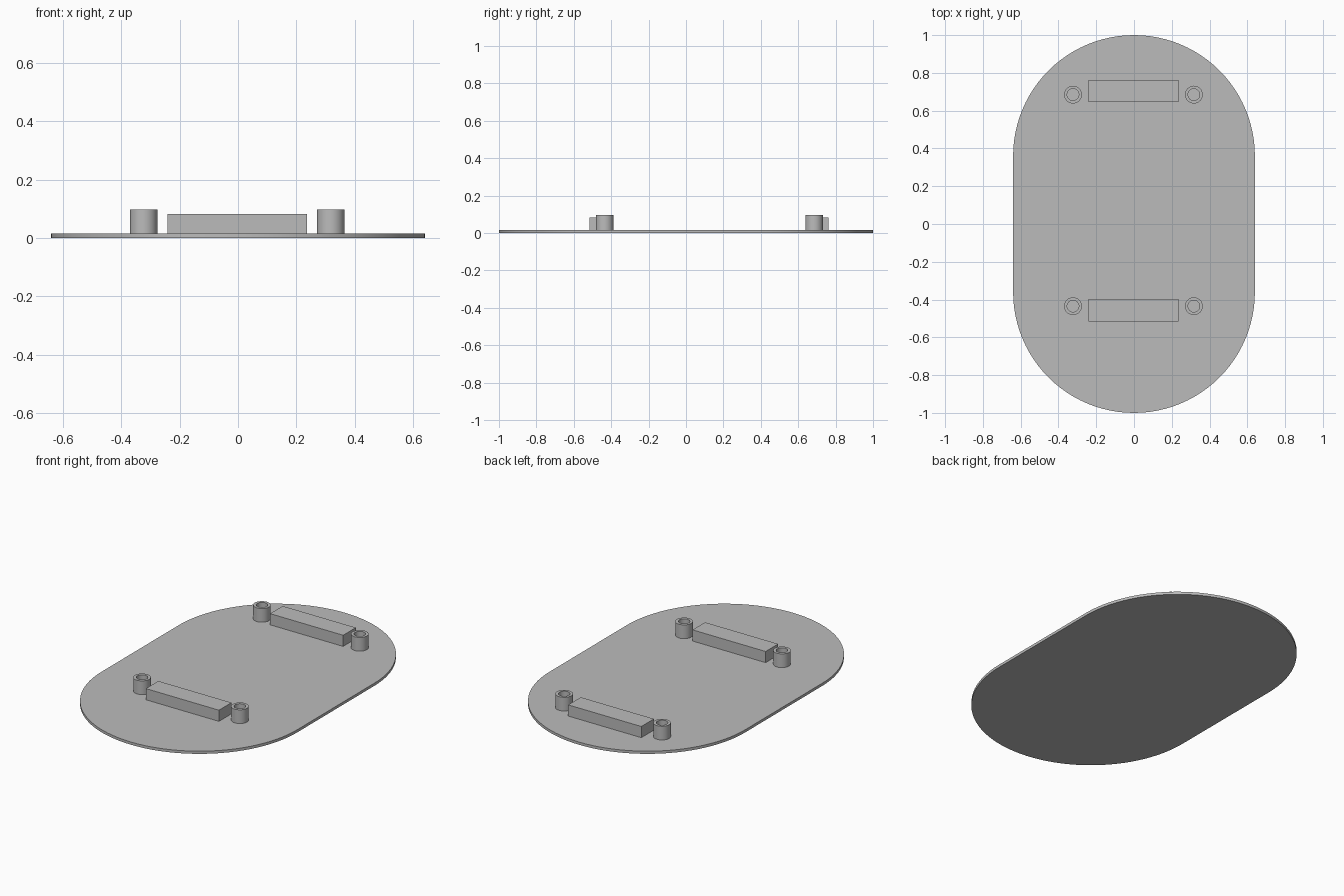
import bpy, bmesh, math

cube = bpy.data.objects.get("Cube")
if cube:
    bpy.data.objects.remove(cube, do_unlink=True)

grey = bpy.data.materials.new("plain grey")
grey.use_nodes = True
colour = (0.5, 0.5, 0.5, 1)
grey.diffuse_color = colour
grey.node_tree.nodes["Principled BSDF"].inputs["Base Color"].default_value = colour

THICK = 0.016


def finish(bm, name, smooth=False):
    bmesh.ops.recalc_face_normals(bm, faces=bm.faces[:])
    mesh = bpy.data.meshes.new(name)
    bm.to_mesh(mesh)
    bm.free()
    mesh.materials.append(grey)
    obj = bpy.data.objects.new(name, mesh)
    bpy.context.collection.objects.link(obj)
    if smooth:
        bpy.ops.object.select_all(action="DESELECT")
        obj.select_set(True)
        bpy.context.view_layer.objects.active = obj
        bpy.ops.object.shade_smooth_by_angle(angle=math.radians(30))
    return obj


def prism(name, outline, z0, z1, smooth=False):
    bm = bmesh.new()
    face = bm.faces.new([bm.verts.new((x, y, z0)) for x, y in outline])
    top = bmesh.ops.extrude_face_region(bm, geom=[face], use_keep_orig=True)["geom"]
    for v in top:
        if isinstance(v, bmesh.types.BMVert):
            v.co.z = z1
    return finish(bm, name, smooth)


# Base plate: two half circles joined by straight sides
R, STRAIGHT, N = 0.64, 0.36, 48
outline = []
for side in (1, -1):
    for i in range(N + 1):
        a = math.pi * i / N
        outline.append((side * R * math.cos(a), side * (STRAIGHT + R * math.sin(a))))
prism("base_plate", outline, 0, THICK, True)


# Hollow post: a closed wall profile turned around its axis
def post(name, x, y, outer=0.047, inner=0.031, top=0.097, n=32):
    bm = bmesh.new()
    profile = [(outer, THICK), (outer, top), (inner, top), (inner, THICK)]
    rings = [[bm.verts.new((x + r * math.cos(math.tau * i / n),
                            y + r * math.sin(math.tau * i / n), z))
              for i in range(n)] for r, z in profile]
    for k, ring in enumerate(rings):
        after = rings[(k + 1) % len(rings)]
        for i in range(n):
            j = (i + 1) % n
            bm.faces.new((ring[i], ring[j], after[j], after[i]))
    finish(bm, name, True)


# Each end carries one bar with a post on either side
for end, post_y, y0, y1 in (("front", -0.435, -0.515, -0.398),
                            ("back", 0.685, 0.645, 0.763)):
    x0, x1 = -0.242, 0.236
    prism(end + "_bar", [(x0, y0), (x1, y0), (x1, y1), (x0, y1)], THICK, 0.082)
    for side, x in (("left", 0.317), ("right", -0.323)):
        post(f"{end}_{side}_post", x, post_y)
